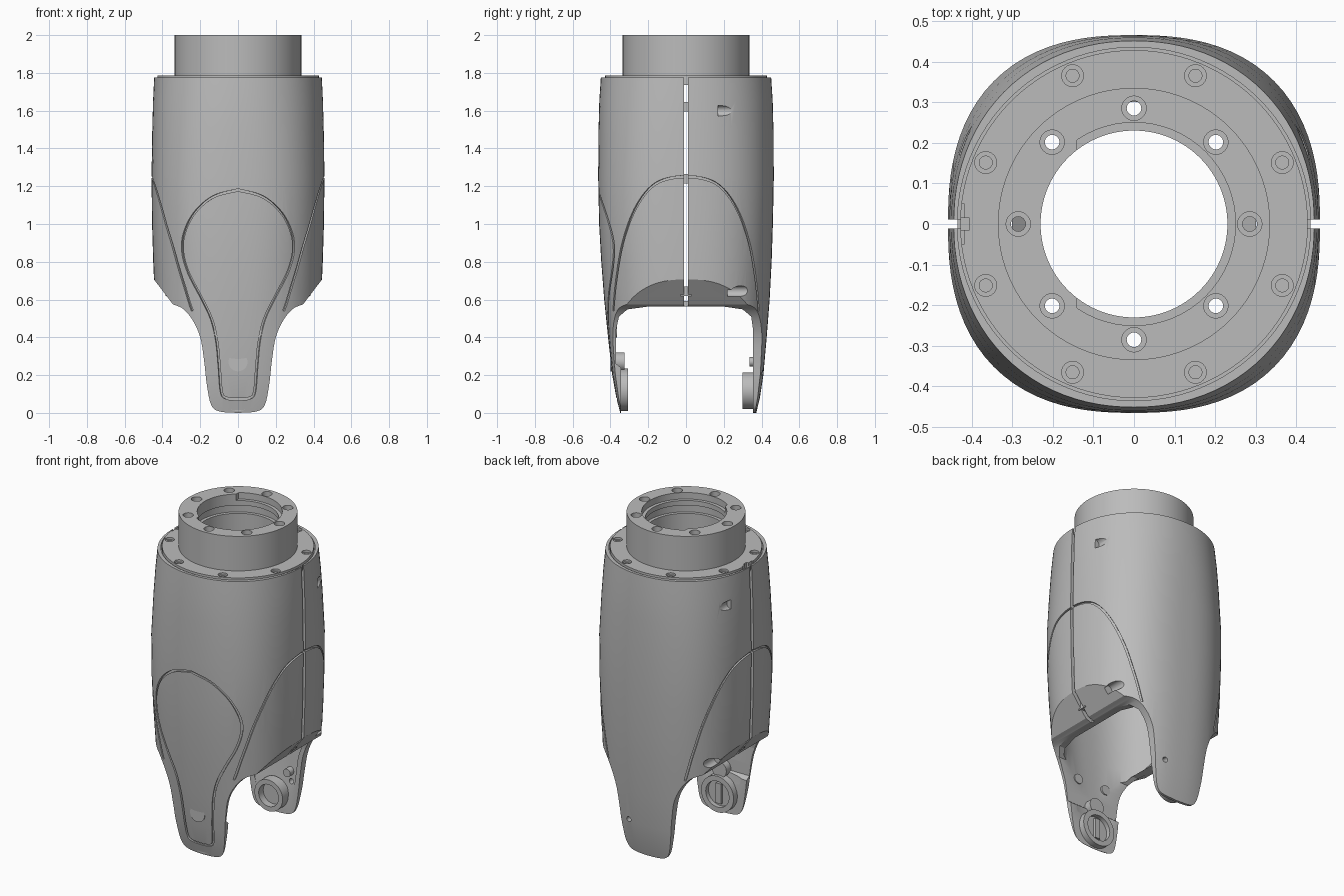
import bpy, bmesh
from math import sin, cos, pi, radians
from mathutils import Vector

default_cube = bpy.data.objects.get("Cube")
if default_cube:
    bpy.data.objects.remove(default_cube, do_unlink=True)

grey = bpy.data.materials.new("neutral grey")
grey.use_nodes = True
grey.diffuse_color = (0.5, 0.5, 0.5, 1)
for node in grey.node_tree.nodes:
    if node.type == 'BSDF_PRINCIPLED':
        node.inputs["Base Color"].default_value = grey.diffuse_color
        node.inputs["Roughness"].default_value = 0.6


# ---------- helpers ----------
def loft(name, rings, cyclic=False):
    """Skin closed rings of points; cap the ends unless cyclic."""
    bm = bmesh.new()
    loops = [[bm.verts.new(p) for p in ring] for ring in rings]
    size = len(loops[0])
    pairs = list(zip(loops, loops[1:]))
    if cyclic:
        pairs.append((loops[-1], loops[0]))
    else:
        bm.faces.new(loops[0])
        bm.faces.new(loops[-1])
    for low, high in pairs:
        for i in range(size):
            j = (i + 1) % size
            bm.faces.new((low[i], low[j], high[j], high[i]))
    bmesh.ops.recalc_face_normals(bm, faces=bm.faces)
    mesh = bpy.data.meshes.new(name)
    bm.to_mesh(mesh)
    bm.free()
    obj = bpy.data.objects.new(name, mesh)
    bpy.context.scene.collection.objects.link(obj)
    return obj


def prism(name, points, axis, low, high):
    if axis == 'x':
        rings = [[(d, u, v) for u, v in points] for d in (low, high)]
    elif axis == 'y':
        rings = [[(u, d, v) for u, v in points] for d in (low, high)]
    else:
        rings = [[(u, v, d) for u, v in points] for d in (low, high)]
    return loft(name, rings)


def rod(name, u, v, radius, axis, low, high, segments=32):
    angles = [2 * pi * i / segments for i in range(segments)]
    circle = [(u + radius * cos(t), v + radius * sin(t)) for t in angles]
    return prism(name, circle, axis, low, high)


def box(name, x, y, z):
    corners = [(x[0], y[0]), (x[1], y[0]), (x[1], y[1]), (x[0], y[1])]
    return prism(name, corners, 'z', *z)


def boolean(obj, cutter, operation='DIFFERENCE'):
    mod = obj.modifiers.new("cut", 'BOOLEAN')
    mod.operation, mod.solver, mod.object = operation, 'EXACT', cutter
    bpy.context.view_layer.update()
    graph = bpy.context.evaluated_depsgraph_get()
    mesh = bpy.data.meshes.new_from_object(obj.evaluated_get(graph))
    obj.modifiers.clear()
    obj.data = mesh
    bpy.data.objects.remove(cutter, do_unlink=True)


def smooth(points, steps=5):
    """Catmull-Rom through the points of an open path."""
    pts = [Vector(p) for p in points]
    pts = [pts[0]] + pts + [pts[-1]]
    out = []
    for a, b, c, d in zip(pts, pts[1:], pts[2:], pts[3:]):
        for k in range(steps):
            t = k / steps
            out.append((2 * b + (c - a) * t + (2 * a - 5 * b + 4 * c - d) * t * t
                        + (3 * b - a - 3 * c + d) * t ** 3) / 2)
    return out + [pts[-1]]


def mirrored(half):
    """Path that starts on the centre line, made into a closed outline."""
    return half + [(-u, v) for u, v in reversed(half) if abs(u) > 0.0001]


# ---------- body surface: height, half width, half depth ----------
SECTIONS = [(-0.05, 0.43, 0.34), (0, 0.43, 0.36), (0.08, 0.43, 0.38),
            (0.2, 0.43, 0.4), (0.4, 0.435, 0.42), (0.6, 0.44, 0.438),
            (0.8, 0.449, 0.451), (1, 0.455, 0.46), (1.25, 0.458, 0.465),
            (1.5, 0.454, 0.463), (1.65, 0.45, 0.459), (1.775, 0.444, 0.451)]


def section(z):
    z = min(max(z, SECTIONS[0][0]), SECTIONS[-1][0])
    for (z0, a0, b0), (z1, a1, b1) in zip(SECTIONS, SECTIONS[1:]):
        if z <= z1:
            t = (z - z0) / (z1 - z0)
            break
    power = 2.5 - 0.4 * max(0, z - 1.2) / 0.6
    return a0 + t * (a1 - a0), b0 + t * (b1 - b0), power, 0.012 * max(0, 1 - z)


def body_ring(z, inset_x=0, inset_y=0, segments=96):
    a, b, n, shift = section(z)
    ring = []
    for i in range(segments):
        c, s = cos(2 * pi * i / segments), sin(2 * pi * i / segments)
        r = (abs(c) ** n + abs(s) ** n) ** (-1 / n)
        ring.append(((a - inset_x) * r * c, shift + (b - inset_y) * r * s, z))
    return ring


def front_point(x, z):
    a, b, n, shift = section(z)
    return Vector((x, shift - b * max(0, 1 - abs(x / a) ** n) ** (1 / n), z))


def side_point(y, z, side):
    a, b, n, shift = section(z)
    return Vector((side * a * max(0, 1 - abs((y - shift) / b) ** n) ** (1 / n), y, z))


def groove(path, cyclic):
    """Square-section sweep that follows the surface, used as a cutter."""
    rings, count = [], len(path)
    for i, p in enumerate(path):
        after = path[(i + 1) % count] if cyclic else path[min(i + 1, count - 1)]
        before = path[i - 1] if cyclic else path[max(i - 1, 0)]
        out = Vector((p.x, p.y, 0)).normalized()
        across = (after - before).cross(out).normalized() * 0.006
        out *= 0.012
        rings.append([p + across + out, p - across + out, p - across - out, p + across - out])
    return loft("groove", rings, cyclic)


# ---------- outer shell with two prongs ----------
levels = [s[0] for s in SECTIONS]
shell = loft("outer_shell", [body_ring(z) for z in levels])
edge = smooth([(0, 0), (0.1, 0.008), (0.143, 0.045), (0.165, 0.15), (0.18, 0.28),
               (0.2, 0.4), (0.24, 0.49), (0.29, 0.55), (0.345, 0.575)])
edge = [tuple(p) for p in edge] + [(0.44, 0.7), (0.6, 0.92), (0.6, 2)]
boolean(shell, prism("outline", mirrored(edge), 'y', -1, 1), 'INTERSECT')

# hollow inside, following the chamfered lower panels
cavity = loft("cavity", [body_ring(z, 0.055, 0.036) for z in levels[:-1] + [1.9]])
inner = [(0, 0.06), (0.11, 0.08), (0.14, 0.2), (0.165, 0.38), (0.2, 0.48),
         (0.25, 0.55), (0.31, 0.6), (0.4, 0.74), (0.6, 1), (0.6, 2)]
boolean(cavity, prism("inner_outline", mirrored(inner), 'y', -1, 1), 'INTERSECT')
boolean(shell, cavity)

# fork opening between the prongs
opening = [(-0.345, -0.1), (-0.345, 0.24), (-0.37, 0.26), (-0.37, 0.44), (-0.355, 0.51),
           (-0.31, 0.548), (-0.2, 0.563), (0.2, 0.563), (0.3, 0.548), (0.345, 0.51),
           (0.355, 0.44), (0.355, -0.1)]
boolean(shell, prism("opening", opening, 'x', -1, 1))

# seat for the top flange
boolean(shell, rod("seat", 0, 0, 0.435, 'z', 1.74, 1.9, 96))

# teardrop groove on the front
drop = smooth([(0, 1.18), (0.13, 1.145), (0.23, 1.06), (0.285, 0.95), (0.293, 0.85),
               (0.262, 0.74), (0.2, 0.62), (0.142, 0.5), (0.113, 0.38), (0.1, 0.25),
               (0.088, 0.11), (0.06, 0.078), (0, 0.072)])
drop = mirrored([tuple(p) for p in drop])
boolean(shell, groove([front_point(x, z) for x, z in drop], True))

# arched side panel grooves, split seams and bolt pockets
half_arch = [(-0.385, 0.54), (-0.37, 0.7), (-0.335, 0.9), (-0.27, 1.08), (-0.18, 1.2), (-0.07, 1.245)]
arch = smooth(half_arch + [(-y, z) for y, z in reversed(half_arch)])
for side in (-1, 1):
    boolean(shell, groove([side_point(y, z, side) for y, z in arch], False))
    boolean(shell, box("seam", sorted((side * 0.3, side * 0.6)), (-0.011, 0.011), (0.4, 1.9)))
    boolean(shell, rod("upper_pocket", side * 0.428, 1.6, 0.028, 'y', 0.17, 0.5))
    boolean(shell, rod("lower_pocket", side * 0.375, 0.645, 0.028, 'y', 0.22, 0.5))
boolean(shell, rod("pin_hole", 0.11, 0.21, 0.016, 'y', 0.3, 0.5))
parts = [shell]

# ---------- top flange and neck ----------
profile = [(0.23, 1.735), (0.428, 1.735), (0.428, 1.785), (0.335, 1.785), (0.335, 2),
           (0.23, 2), (0.23, 1.93), (0.25, 1.93), (0.25, 1.88), (0.23, 1.88)]
turns = [2 * pi * i / 96 for i in range(96)]
neck = loft("neck_flange", [[(r * cos(t), r * sin(t), z) for r, z in profile] for t in turns], True)
lip = rod("lip", 0, 0, 0.25, 'z', 1.96, 2.1, 64)
boolean(lip, box("lip_limit", (-0.14, 1), (-1, 1), (1.9, 2.2)), 'INTERSECT')
boolean(neck, lip)
for i in range(8):
    t = i * pi / 4
    x, y = 0.285 * cos(t), 0.285 * sin(t)
    boolean(neck, rod("bore", x, y, 0.03, 'z', 1.97, 2.1, 24))
    boolean(neck, rod("through", x, y, 0.018, 'z', 1.6, 2.1, 24))
    t += radians(22.5)
    x, y = 0.395 * cos(t), 0.395 * sin(t)
    boolean(neck, rod("screw_bore", x, y, 0.027, 'z', 1.772, 1.84, 24))
    boolean(neck, rod("screw_hole", x, y, 0.016, 'z', 1.75, 1.84, 24))
# locating notch on the right
boolean(neck, box("notch", (-0.5, -0.405), (-0.015, 0.015), (1.75, 1.9)))
boolean(neck, box("wide_notch", (-0.5, -0.418), (-0.05, 0.05), (1.765, 1.9)))
parts.append(neck)

# ---------- clips bridging the seams ----------
for side, label in ((-1, "right"), (1, "left")):
    for z, x in ((1.62, 0.4), (1.24, 0.41), (0.645, 0.36)):
        span = sorted((side * (x - 0.025), side * (x + 0.025)))
        parts.append(box(label + "_seam_clip", span, (-0.03, 0.03), (z - 0.025, z + 0.025)))


# ---------- pivot bosses on the prongs ----------
def boss(name, z, outer, hole, low, high, floor):
    ring = rod(name, 0, z, outer, 'y', low, high, 48)
    boolean(ring, rod("boss_hole", 0, z, hole, 'y', *floor, 48))
    parts.append(ring)


boss("front_boss", 0.122, 0.112, 0.08, -0.352, -0.308, (-0.335, -0.2))
boss("back_boss", 0.117, 0.097, 0.068, 0.3, 0.365, (0.2, 0.345))
parts.append(box("front_boss_key", (-0.018, 0.018), (-0.35, -0.318), (0.06, 0.185)))
parts.append(rod("front_cable_boss", 0, 0.27, 0.05, 'y', -0.4, -0.325))
for side in (-1, 1):
    parts.append(rod("front_screw_post", side * 0.1, 0.43, 0.03, 'y', -0.4, -0.365))
    parts.append(rod("back_screw_post", side * 0.1, 0.27, 0.025, 'y', 0.335, 0.395))

# ---------- finish ----------
bpy.ops.object.select_all(action='DESELECT')
for obj in parts:
    obj.data.materials.clear()
    obj.data.materials.append(grey)
    obj.select_set(True)
bpy.context.view_layer.objects.active = shell
bpy.ops.object.shade_smooth_by_angle(angle=radians(30))
